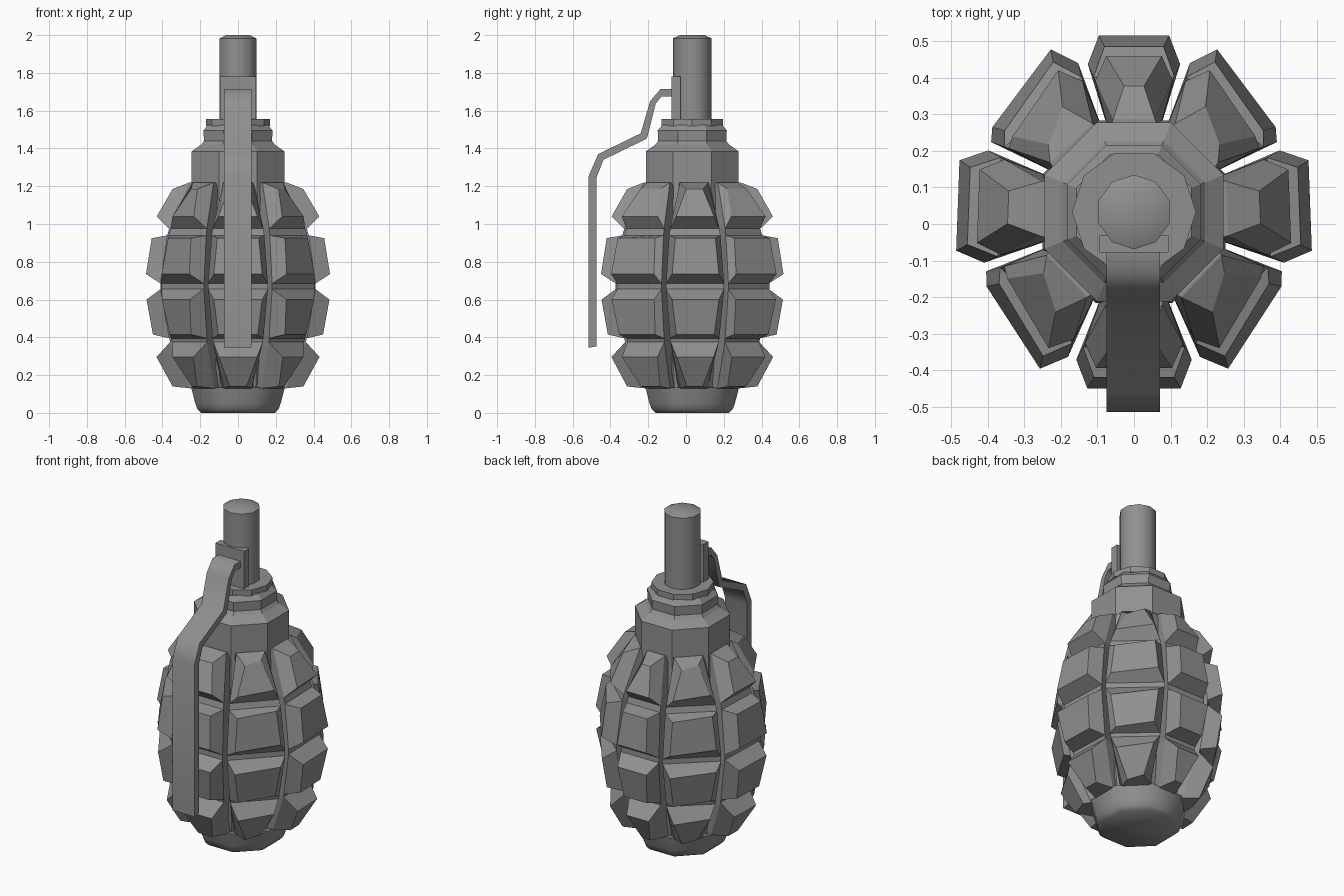
import bpy, bmesh
from math import sin, cos, tan, pi, radians

if "Cube" in bpy.data.objects:
    bpy.data.objects.remove(bpy.data.objects["Cube"])

CY = 0.033  # body axis offset in y
METAL = bpy.data.materials.new("dark_metal")
METAL.diffuse_color = (0.28, 0.28, 0.28, 1)
METAL.use_nodes = True
METAL.node_tree.nodes["Principled BSDF"].inputs["Base Color"].default_value = METAL.diffuse_color


def finish(name, bm, smooth=None):
    bmesh.ops.recalc_face_normals(bm, faces=bm.faces)
    me = bpy.data.meshes.new(name)
    bm.to_mesh(me)
    bm.free()
    me.materials.append(METAL)
    ob = bpy.data.objects.new(name, me)
    bpy.context.collection.objects.link(ob)
    if smooth:
        bpy.ops.object.select_all(action='DESELECT')
        ob.select_set(True)
        bpy.context.view_layer.objects.active = ob
        bpy.ops.object.shade_smooth_by_angle(angle=radians(smooth))
    return ob


def loft(bm, rings, cap_start=True, cap_end=True):
    vs = [[bm.verts.new(p) for p in ring] for ring in rings]
    n = len(vs[0])
    for a, b in zip(vs, vs[1:]):
        for i in range(n):
            j = (i + 1) % n
            bm.faces.new((a[i], a[j], b[j], b[i]))
    if cap_start:
        bm.faces.new(vs[0][::-1])
    if cap_end:
        bm.faces.new(vs[-1])


def turned(name, profile, sides, smooth=None, flats=True):
    # profile radii are apothems when flats is set
    k = 1 / cos(pi / sides) if flats else 1
    off = pi / sides if flats else 0
    bm = bmesh.new()
    loft(bm, [[(k * r * cos(off + 2 * pi * i / sides),
                CY + k * r * sin(off + 2 * pi * i / sides), z)
               for i in range(sides)] for r, z in profile])
    return finish(name, bm, smooth)


# Body core, base plug, stepped neck, flange and fuse tube
turned("body_core", [(0.22, 0.1), (0.25, 0.3), (0.25, 1.0), (0.24, 1.23)], 8)
turned("base_plug", [(0.195, 0), (0.215, 0.02), (0.226, 0.05), (0.248, 0.135)], 8, 50)
turned("neck_collar", [(0.245, 1.215), (0.245, 1.385), (0.195, 1.42),
                       (0.18, 1.44), (0.183, 1.495), (0.158, 1.525)], 8)
turned("neck_flange", [(0.17, 1.52), (0.17, 1.555)], 10, flats=False)
turned("fuse_tube", [(0.097, 1.54), (0.097, 1.983), (0.062, 2.0)], 10, 40)

# Segmented shell: eight lobes between slits, each with four raised blocks
CORE = [(0.25, 0.13), (0.355, 0.375), (0.36, 0.395), (0.405, 0.655),
        (0.405, 0.685), (0.37, 0.94), (0.36, 0.975), (0.255, 1.22)]
BLOCK = [(0.345, 0.14), (0.428, 0.296), (0.447, 0.415), (0.48, 0.60),
         (0.483, 0.735), (0.453, 0.925), (0.427, 1.04), (0.345, 1.185)]


def segment(name, a0, a1, skew):
    # skew > 0 pulls in the outer corners on the first side, < 0 on the second
    mid, t = radians((a0 + a1) / 2), tan(radians((a1 - a0) / 2))

    def pt(r, w, z):
        return (r * cos(mid) - w * sin(mid), CY + r * sin(mid) + w * cos(mid), z)

    def half(r):
        # slits widen towards the narrow ends of the body
        return r * t - 0.013 - 0.12 * max(0, 0.4 - r)

    bm = bmesh.new()
    loft(bm, [[pt(0.22, -0.2 * t, z), pt(r, -half(r), z),
               pt(r, half(r), z), pt(0.22, 0.2 * t, z)] for r, z in CORE])
    d0, d1 = max(0, skew), max(0, -skew)
    for i in range(0, 8, 2):
        (r0, z0), (r1, z1) = CORE[i:i + 2]
        (s0, y0), (s1, y1) = BLOCK[i:i + 2]
        h0, h1 = half(r0), half(r1)
        g0, g1 = h0 - 0.03, h1 - 0.03
        loft(bm, [[pt(r0, -h0, z0), pt(r0, h0, z0), pt(r1, h1, z1), pt(r1, -h1, z1)],
                  [pt(s0 - d0, -g0, y0), pt(s0 - d1, g0, y0),
                   pt(s1 - d1, g1, y1), pt(s1 - d0, -g1, y1)]],
             cap_start=False)
    finish(name, bm)


slits = [-67.1, -20.3, 24.5, 71, 109, 155.5, 200.3, 247.1, 292.9]
for i, skew in enumerate([-0.05, 0, 0.05, 0, -0.05, 0, 0.05, 0]):
    segment(f"shell_segment_{i + 1}", slits[i], slits[i + 1], skew)


# Side profiles (y, z) extruded across x
def extruded(name, pts, hw, x=0, smooth=None):
    bm = bmesh.new()
    loft(bm, [[(x + s * hw, y, z) for y, z in pts] for s in (-1, 1)])
    return finish(name, bm, smooth)


extruded("safety_lever", [
    (-0.06, 1.715), (-0.135, 1.715), (-0.19, 1.65), (-0.24, 1.48), (-0.465, 1.37),
    (-0.515, 1.255), (-0.515, 0.345), (-0.474, 0.352), (-0.474, 1.245),
    (-0.437, 1.34), (-0.207, 1.452), (-0.16, 1.638), (-0.13, 1.675), (-0.06, 1.675)],
    0.073, -0.002, 60)
extruded("lever_bracket", [(-0.078, 1.55), (-0.03, 1.55), (-0.03, 1.78), (-0.078, 1.78)], 0.095)
